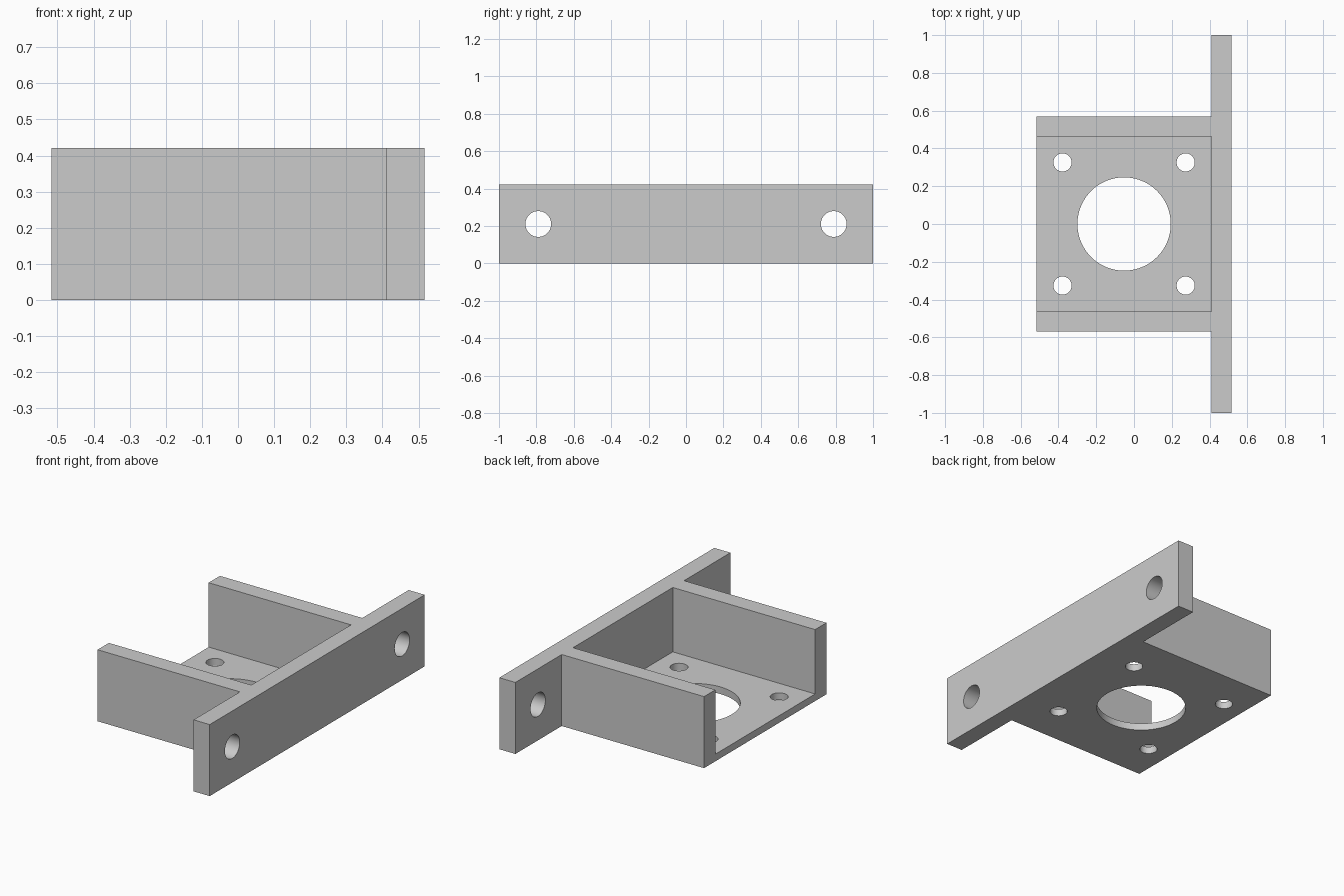
import bpy
import bmesh
from math import radians
from mathutils import Matrix, Vector

cube = bpy.data.objects.get("Cube")
if cube:
    bpy.data.objects.remove(cube, do_unlink=True)

# Main dimensions
HALF_X, HALF_Y = 0.516, 1.0
HEIGHT, WALL, FLOOR = 0.421, 0.105, 0.042
TRAY_Y = 0.569                      # half width of the tray
PLATE_X = HALF_X - WALL             # inner face of the mounting plate
HOLE_X = (PLATE_X - HALF_X) / 2     # centre of the tray opening

grey = bpy.data.materials.new("light grey")
grey.use_nodes = True
grey.diffuse_color = (0.6, 0.6, 0.6, 1)
grey.node_tree.nodes["Principled BSDF"].inputs["Base Color"].default_value = (0.6, 0.6, 0.6, 1)


def make_object(name, bm):
    bmesh.ops.recalc_face_normals(bm, faces=bm.faces[:])
    mesh = bpy.data.meshes.new(name)
    bm.to_mesh(mesh)
    bm.free()
    mesh.materials.append(grey)
    obj = bpy.data.objects.new(name, mesh)
    bpy.context.collection.objects.link(obj)
    return obj


def prism(name, outline, z0, z1):
    bm = bmesh.new()
    face = bm.faces.new([bm.verts.new((x, y, z0)) for x, y in outline])
    top = bmesh.ops.extrude_face_region(bm, geom=[face])["geom"]
    verts = [v for v in top if isinstance(v, bmesh.types.BMVert)]
    bmesh.ops.translate(bm, verts=verts, vec=(0, 0, z1 - z0))
    return make_object(name, bm)


def drill(name, centre, radius, axis, segments=64):
    bm = bmesh.new()
    turn = Vector((0, 0, 1)).rotation_difference(Vector(axis)).to_matrix().to_4x4()
    bmesh.ops.create_cone(bm, cap_ends=True, segments=segments, radius1=radius,
                          radius2=radius, depth=0.3,
                          matrix=Matrix.Translation(centre) @ turn)
    return make_object(name, bm)


# T-shaped body: tray block joined to the long mounting plate
half = [(-HALF_X, TRAY_Y), (PLATE_X, TRAY_Y), (PLATE_X, HALF_Y), (HALF_X, HALF_Y)]
bracket = prism("motor_bracket", half + [(x, -y) for x, y in reversed(half)], 0, HEIGHT)

# Tray pocket, open at the top and on the -x end
inner = TRAY_Y - WALL
cutters = [prism("pocket_cutter", [(-0.7, -inner), (PLATE_X, -inner),
                                   (PLATE_X, inner), (-0.7, inner)], FLOOR, 0.6)]

# Large centre hole and four screw holes in the floor
cutters.append(drill("centre_hole_cutter", (HOLE_X, 0, 0), 0.247, (0, 0, 1), 96))
for sx in (-1, 1):
    for sy in (-1, 1):
        cutters.append(drill("screw_hole_cutter",
                             (HOLE_X + sx * 0.326, sy * 0.326, 0), 0.048, (0, 0, 1)))

# Two bolt holes through the mounting plate ears
for sy in (-1, 1):
    cutters.append(drill("bolt_hole_cutter",
                         (HALF_X - WALL / 2, sy * 0.79, HEIGHT / 2), 0.069, (1, 0, 0)))

# Cut everything, then remove the cutters
bpy.ops.object.select_all(action="DESELECT")
bpy.context.view_layer.objects.active = bracket
bracket.select_set(True)
for cutter in cutters:
    cutter.hide_render = True
    mod = bracket.modifiers.new("cut", "BOOLEAN")
    mod.operation = "DIFFERENCE"
    mod.solver = "EXACT"
    mod.object = cutter
    bpy.ops.object.modifier_apply(modifier=mod.name)
    bpy.data.objects.remove(cutter, do_unlink=True)

bpy.ops.object.shade_smooth_by_angle(angle=radians(30))
